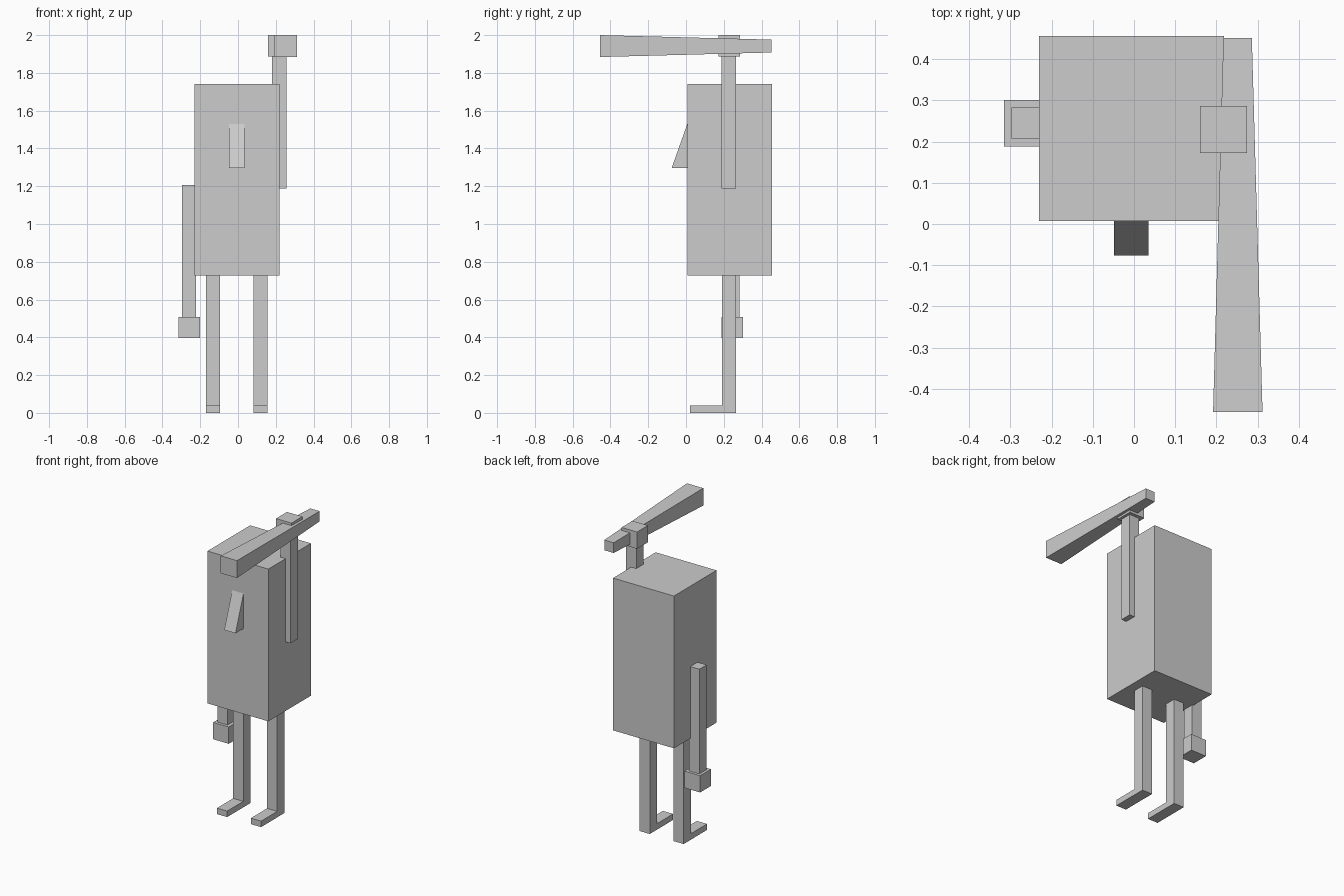
import bpy

if "Cube" in bpy.data.objects:
    bpy.data.objects.remove(bpy.data.objects["Cube"])

grey = bpy.data.materials.new("light grey")
grey.diffuse_color = (0.604, 0.604, 0.604, 1)
grey.use_nodes = True
grey.node_tree.nodes["Principled BSDF"].inputs["Base Color"].default_value = grey.diffuse_color


def make(name, verts, faces):
    mesh = bpy.data.meshes.new(name)
    mesh.from_pydata(verts, [], faces)
    mesh.materials.append(grey)
    obj = bpy.data.objects.new(name, mesh)
    bpy.context.collection.objects.link(obj)
    return obj


def prism(name, front, back, y0, y1):
    """Box with rectangles (x0, x1, z0, z1) at its front and back ends."""
    verts = []
    for (x0, x1, z0, z1), y in ((front, y0), (back, y1)):
        verts += [(x0, y, z0), (x1, y, z0), (x1, y, z1), (x0, y, z1)]
    faces = [(0, 1, 2, 3), (7, 6, 5, 4)]
    faces += [((i + 1) % 4, i, i + 4, (i + 1) % 4 + 4) for i in range(4)]
    return make(name, verts, faces)


def box(name, x0, x1, y0, y1, z0, z1):
    return prism(name, (x0, x1, z0, z1), (x0, x1, z0, z1), y0, y1)


def extrude_x(name, profile, x0, x1):
    """Side profile of (y, z) points, counter-clockwise, swept along x."""
    n = len(profile)
    verts = [(x, y, z) for x in (x0, x1) for y, z in profile]
    faces = [tuple(reversed(range(n))), tuple(range(n, 2 * n))]
    faces += [(i, (i + 1) % n, (i + 1) % n + n, i + n) for i in range(n)]
    return make(name, verts, faces)


# Body and wedge nose
box("body", -0.23, 0.219, 0.007, 0.456, 0.727, 1.742)
extrude_x("nose", [(-0.076, 1.296), (0.007, 1.296), (0.007, 1.53)], -0.048, 0.035)

# L-shaped legs with feet pointing forward
leg = [(0.02, 0), (0.266, 0), (0.266, 0.727), (0.19, 0.727), (0.19, 0.04), (0.02, 0.04)]
for side, x in (("left", -0.169), ("right", 0.081)):
    extrude_x(side + "_leg", leg, x, x + 0.075)

# Lowered arm and hand
box("lowered_arm", -0.297, -0.222, 0.207, 0.283, 0.508, 1.206)
box("lowered_hand", -0.315, -0.2, 0.188, 0.301, 0.396, 0.508)

# Raised arm and hand
box("raised_arm", 0.181, 0.256, 0.188, 0.265, 1.188, 1.888)
box("raised_hand", 0.16, 0.274, 0.172, 0.287, 1.888, 2.0)

# Tapered club held in the raised hand
prism("club", (0.192, 0.312, 1.884, 2.0), (0.217, 0.286, 1.908, 1.976), -0.456, 0.452)
